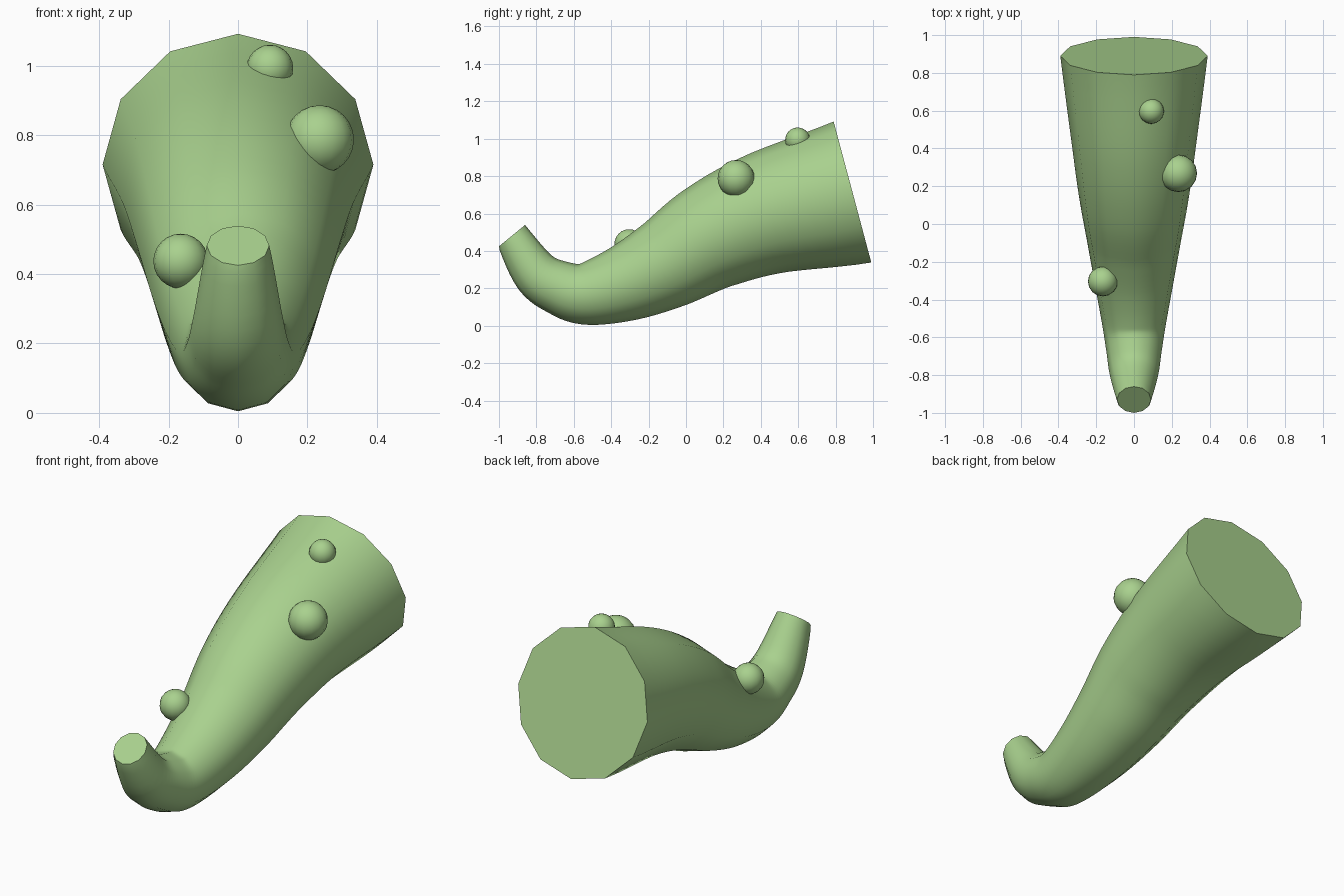
import bpy, bmesh, math
from mathutils import Vector

cube = bpy.data.objects.get("Cube")
if cube:
    bpy.data.objects.remove(cube, do_unlink=True)

# One green for everything
green = bpy.data.materials.new("soft_green")
green.use_nodes = True
COLOUR = (0.397, 0.638, 0.271, 1)
green.diffuse_color = COLOUR
green.node_tree.nodes["Principled BSDF"].inputs["Base Color"].default_value = COLOUR


def finish(name, bm, smooth_angle):
    mesh = bpy.data.meshes.new(name)
    bmesh.ops.recalc_face_normals(bm, faces=bm.faces)
    bm.to_mesh(mesh)
    bm.free()
    obj = bpy.data.objects.new(name, mesh)
    bpy.context.collection.objects.link(obj)
    mesh.materials.append(green)
    bpy.ops.object.select_all(action='DESELECT')
    obj.select_set(True)
    bpy.context.view_layer.objects.active = obj
    bpy.ops.object.shade_smooth_by_angle(angle=math.radians(smooth_angle))
    return obj


# Centre line of the trunk: y, z, radius; the first and last only steer the ends
PATH = [Vector(p) for p in (
    (-0.99, 0.60, 0.05), (-0.93, 0.482, 0.09), (-0.80, 0.28, 0.128),
    (-0.67, 0.20, 0.147), (-0.53, 0.173, 0.169), (-0.32, 0.23, 0.207),
    (-0.10, 0.335, 0.247), (0.15, 0.485, 0.292), (0.45, 0.607, 0.333),
    (0.89, 0.715, 0.39), (1.27, 0.83, 0.43))]
SIDES, STEPS = 12, 6


def spline(a, b, c, d, t):
    """Smooth point between b and c, with its direction."""
    m, n = (c - a) / 2, (d - b) / 2
    e, f = 2 * (b - c) + m + n, 3 * (c - b) - 2 * m - n
    return b + t * (m + t * (f + t * e)), m + t * (2 * f + 3 * t * e)


samples = []
for i in range(1, len(PATH) - 2):
    samples += [spline(*PATH[i - 1:i + 3], s / STEPS) for s in range(STEPS)]
samples.append(spline(*PATH[-4:], 1))
# Set the slant of the two cut ends
samples[0] = (samples[0][0], Vector((0.63, -0.77, 0)))
samples[-1] = (samples[-1][0], Vector((0.966, 0.258, 0)))

# Tapered trunk with flat caps
bm = bmesh.new()
rings = []
for point, way in samples:
    y, z, radius = point
    up = Vector((0, -way.y, way.x)).normalized()
    ring = []
    for k in range(SIDES):
        a = math.tau * k / SIDES
        offset = up * math.cos(a) + Vector((1, 0, 0)) * math.sin(a)
        ring.append(bm.verts.new(Vector((0, y, z)) + radius * offset))
    rings.append(ring)
for low, high in zip(rings, rings[1:]):
    for k in range(SIDES):
        j = (k + 1) % SIDES
        bm.faces.new((low[k], low[j], high[j], high[k]))
bm.faces.new(rings[0])
bm.faces.new(rings[-1])
finish("trunk", bm, 45)

# Round warts sunk into the skin
for name, place, radius in (
        ("large_wart", (0.235, 0.268, 0.787), 0.099),
        ("small_wart", (0.092, 0.597, 0.993), 0.067),
        ("front_wart", (-0.165, -0.304, 0.437), 0.079)):
    bm = bmesh.new()
    bmesh.ops.create_uvsphere(bm, u_segments=16, v_segments=12, radius=radius)
    finish(name, bm, 60).location = place
